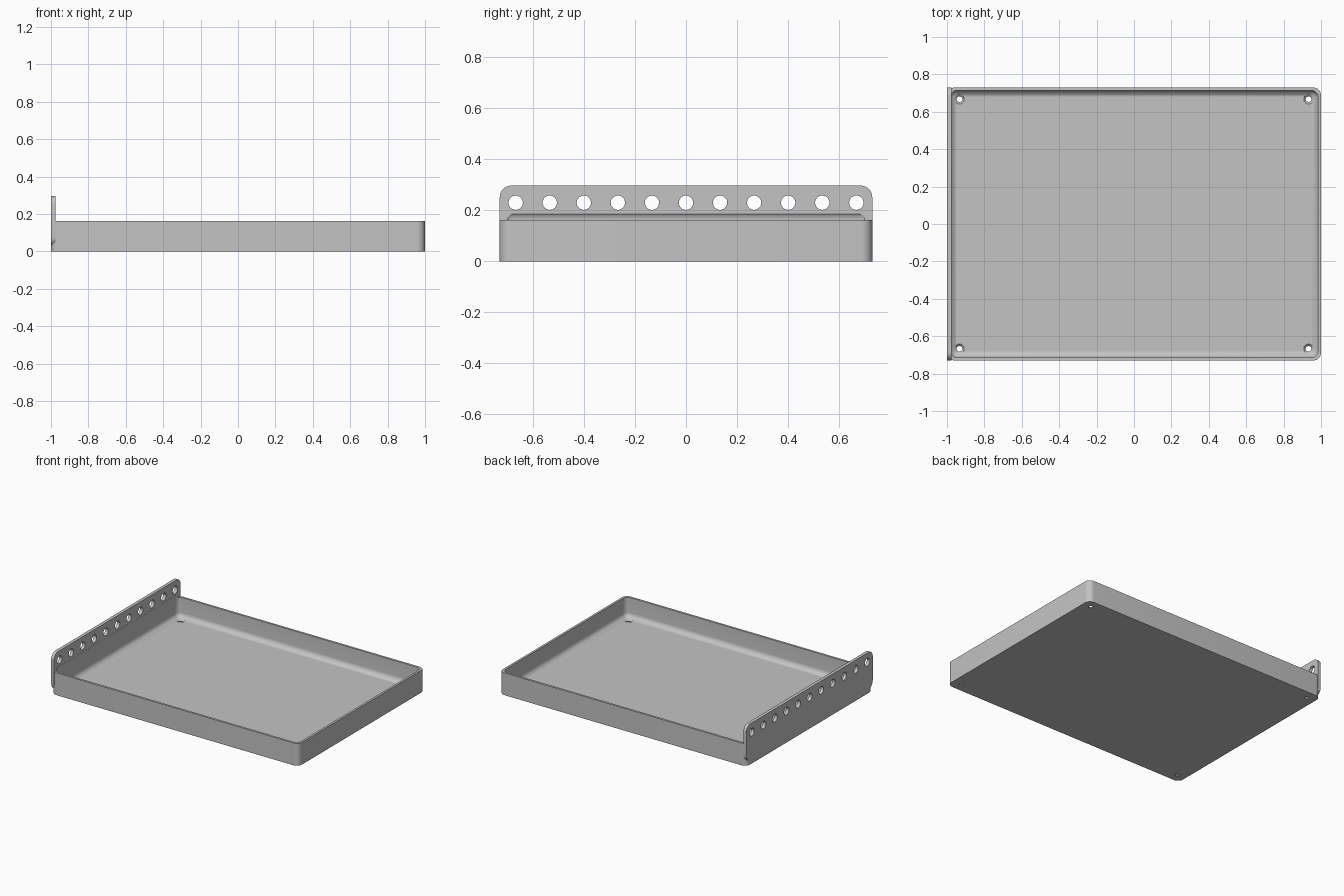
import bpy
import bmesh
import math
from mathutils import Matrix

cube = bpy.data.objects.get("Cube")
if cube:
    bpy.data.objects.remove(cube, do_unlink=True)

X, Y = 1.0, 0.73              # half length and half width
RIM, FLOOR, WALL = 0.163, 0.017, 0.016
PLATE_T, PLATE_LOW, PLATE_TOP = 0.024, 0.03, 0.297

grey = bpy.data.materials.new("plain grey")
grey.use_nodes = True
colour = (0.55, 0.55, 0.55, 1)
grey.diffuse_color = colour
grey.node_tree.nodes["Principled BSDF"].inputs["Base Color"].default_value = colour


def make_object(name, bm):
    bmesh.ops.recalc_face_normals(bm, faces=bm.faces)
    mesh = bpy.data.meshes.new(name)
    bm.to_mesh(mesh)
    bm.free()
    mesh.materials.append(grey)
    obj = bpy.data.objects.new(name, mesh)
    bpy.context.collection.objects.link(obj)
    return obj


def rounded_box(name, low, high, radius, axes):
    """Box whose edges parallel to the given axes are rounded."""
    bm = bmesh.new()
    bmesh.ops.create_cube(bm, size=1)
    for v in bm.verts:
        for i in range(3):
            v.co[i] = low[i] if v.co[i] < 0 else high[i]
    edges = []
    for e in bm.edges:
        d = e.verts[1].co - e.verts[0].co
        if any(abs(d[i]) > 1e-5 for i in axes):
            edges.append(e)
    bmesh.ops.bevel(bm, geom=edges, offset=radius, segments=8,
                    profile=0.5, affect='EDGES')
    return make_object(name, bm)


def cone(name, r1, r2, depth, matrix):
    bm = bmesh.new()
    bmesh.ops.create_cone(bm, cap_ends=True, segments=32, radius1=r1,
                          radius2=r2, depth=depth, matrix=matrix)
    return make_object(name, bm)


def combine(target, tool, operation):
    """Apply a boolean and discard the tool."""
    mod = target.modifiers.new(operation, 'BOOLEAN')
    mod.operation = operation
    mod.solver = 'EXACT'
    mod.object = tool
    graph = bpy.context.evaluated_depsgraph_get()
    mesh = bpy.data.meshes.new_from_object(target.evaluated_get(graph))
    target.modifiers.clear()
    target.data = mesh
    bpy.data.objects.remove(tool, do_unlink=True)


# Tray block with rounded upright corners, joined to the mounting plate
tray = rounded_box("tray_with_mounting_plate", (-X, -Y, 0), (X, Y, RIM), 0.042, [2])
plate = rounded_box("mounting_plate", (-X, -Y, PLATE_LOW),
                    (-X + PLATE_T, Y, PLATE_TOP), 0.045, [0])
combine(tray, plate, 'UNION')

# Hollow with rounded edges, which also undercuts the plate above the rim
hollow = rounded_box("hollow", (WALL - X, WALL - Y, FLOOR),
                     (X - WALL, Y - WALL, 0.2), 0.037, [0, 1, 2])
combine(tray, hollow, 'DIFFERENCE')

# Row of holes along the plate
for i in range(-5, 6):
    place = Matrix.Translation((-X, i * 0.1335, 0.23)) @ Matrix.Rotation(math.pi / 2, 4, 'Y')
    combine(tray, cone("plate_hole", 0.028, 0.028, 0.2, place), 'DIFFERENCE')

# Countersunk screw holes in the floor corners
for sx in (-1, 1):
    for sy in (-1, 1):
        x, y = sx * 0.933, sy * 0.667
        shaft = cone("screw_hole", 0.015, 0.015, 0.1, Matrix.Translation((x, y, 0)))
        combine(tray, shaft, 'DIFFERENCE')
        sink = cone("countersink", 0.0148, 0.0358, 0.02, Matrix.Translation((x, y, 0.017)))
        combine(tray, sink, 'DIFFERENCE')

# Single material and smooth rounded edges
tray.data.materials.clear()
tray.data.materials.append(grey)
for face in tray.data.polygons:
    face.material_index = 0
bpy.ops.object.select_all(action='DESELECT')
tray.select_set(True)
bpy.context.view_layer.objects.active = tray
bpy.ops.object.shade_smooth_by_angle(angle=math.radians(30))
